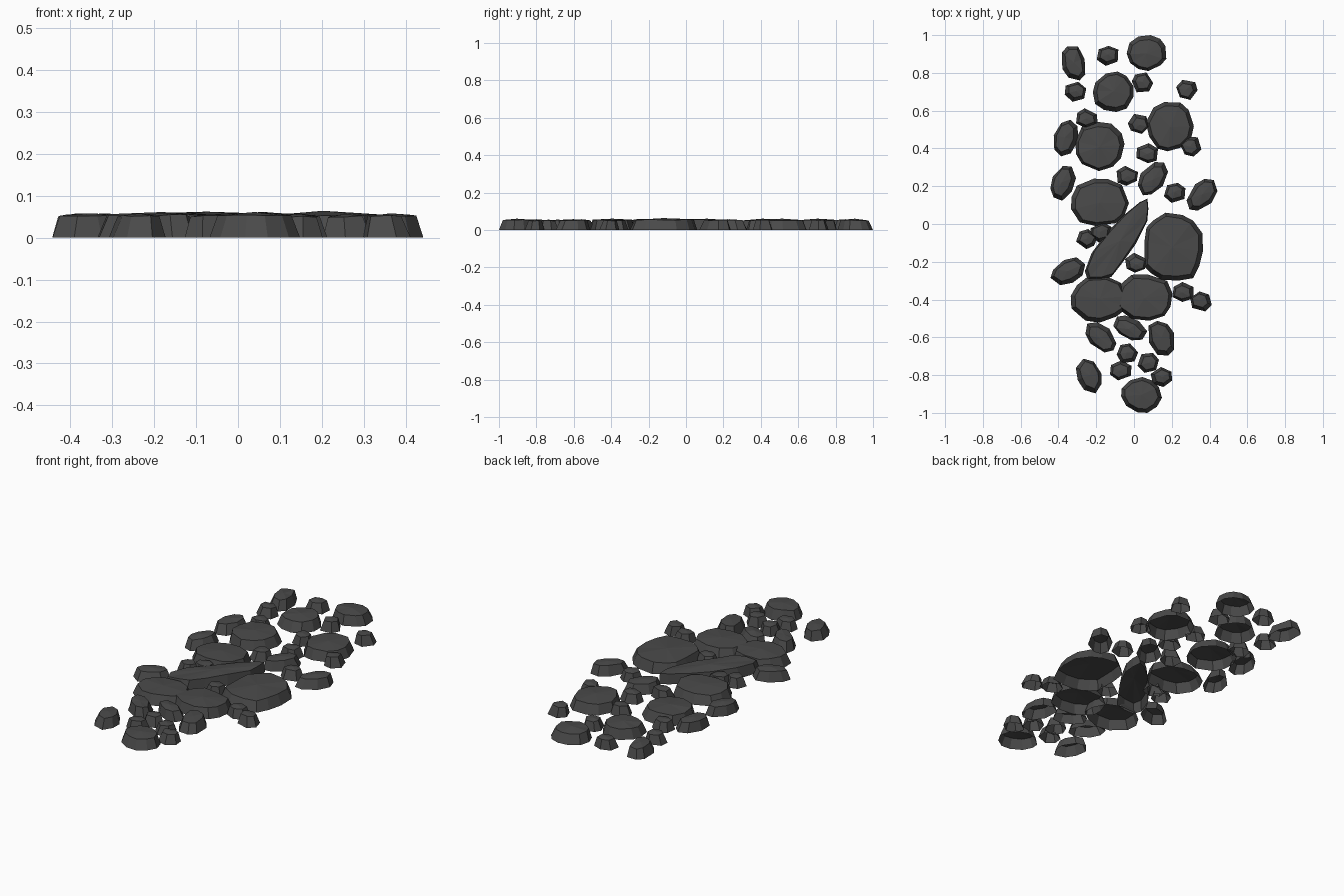
import bpy, bmesh, math, random
from mathutils import Vector

if "Cube" in bpy.data.objects:
    bpy.data.objects.remove(bpy.data.objects["Cube"])

random.seed(7)
stone_mat = bpy.data.materials.new("dark_grey_stone")
stone_mat.diffuse_color = (0.068, 0.068, 0.068, 1)
stone_mat.use_nodes = True
stone_mat.node_tree.nodes["Principled BSDF"].inputs["Base Color"].default_value = stone_mat.diffuse_color


def make_stone(name, outline, inset, rim_z, top_z):
    """Open-bottomed paving stone: sloped walls and a barely domed top."""
    n = len(outline)
    c = sum(outline, Vector((0, 0))) / n
    shift = Vector((random.uniform(-.006, .006), random.uniform(-.006, .006)))
    bm = bmesh.new()
    base, rim = [], []
    for p in outline:
        d = p - c
        q = c + d * (1 - inset / d.length) + shift
        base.append(bm.verts.new((p.x, p.y, 0)))
        rim.append(bm.verts.new((q.x, q.y, rim_z + random.uniform(-.003, .003))))
    peak = bm.verts.new((c.x + shift.x, c.y + shift.y, top_z))
    for i in range(n):
        j = (i + 1) % n
        bm.faces.new((base[i], base[j], rim[j], rim[i]))
        bm.faces.new((rim[i], rim[j], peak))
    me = bpy.data.meshes.new(name)
    bm.to_mesh(me)
    bm.free()
    me.materials.append(stone_mat)
    bpy.context.collection.objects.link(bpy.data.objects.new(name, me))


def blob(cx, cy, w, h, sides, stretch=1.0, angle=0.0, power=1.0):
    """Irregular polygon fitted to half-width w and half-height h."""
    start = random.uniform(0, math.tau)
    rot = math.radians(angle)
    pts = []
    for i in range(sides):
        a = start + (i + random.uniform(-.18, .18)) * math.tau / sides
        r = random.uniform(.95, 1.05)
        ca, sa = math.cos(a), math.sin(a)
        x = math.copysign(abs(ca) ** power, ca) * r * stretch
        y = math.copysign(abs(sa) ** power, sa) * r
        pts.append((x * math.cos(rot) - y * math.sin(rot),
                    x * math.sin(rot) + y * math.cos(rot)))
    x0, x1 = min(p[0] for p in pts), max(p[0] for p in pts)
    y0, y1 = min(p[1] for p in pts), max(p[1] for p in pts)
    return [Vector((cx + w * (2 * (x - x0) / (x1 - x0) - 1),
                    cy + h * (2 * (y - y0) / (y1 - y0) - 1))) for x, y in pts]


# Large round stones: centre and half sizes
large = [(.066, .905, .105, .095), (-.11, .70, .108, .107), (.19, .515, .127, .13),
         (-.18, .41, .13, .13), (-.18, .115, .153, .125), (-.185, -.40, .15, .122),
         (.055, -.39, .148, .122), (.04, -.905, .108, .095)]
for i, (x, y, w, h) in enumerate(large, 1):
    make_stone(f"large_stone_{i}", blob(x, y, w, h, 11), .020, .053, .061)

# Biggest, squarish stone
make_stone("biggest_stone", blob(.21, -.12, .155, .18, 14, power=.75), .022, .055, .064)

# Medium oblong stones: centre, half sizes, direction of the long axis
medium = [(-.32, .85, .062, .09, 100), (-.36, .455, .065, .097, 75),
          (-.375, .215, .068, .092, 72), (.10, .24, .08, .088, 50),
          (.36, .155, .082, .084, 45), (-.35, -.25, .092, .074, 30),
          (-.175, -.60, .082, .08, -45), (-.02, -.55, .09, .066, -30),
          (.145, -.605, .068, .092, -76), (-.24, -.805, .068, .092, -72)]
for i, (x, y, w, h, ang) in enumerate(medium, 1):
    make_stone(f"medium_stone_{i}", blob(x, y, w, h, 8, 1.6, ang), .021, .052, .058)

# Small filler stones: centres
small = [(-.14, .89), (-.31, .70), (.045, .75), (.28, .71), (-.25, .56), (.024, .53),
         (.07, .375), (.30, .41), (-.035, .255), (.215, .165), (-.25, -.08),
         (-.175, -.045), (.01, -.205), (.26, -.36), (.355, -.41), (-.035, -.685),
         (-.07, -.775), (.075, -.735), (.145, -.81)]
for i, (x, y) in enumerate(small, 1):
    make_stone(f"small_stone_{i}", blob(x, y, .057, .053, 6), .018, .051, .056)

# Long diagonal slab
slab = [(.071, .135), (.076, .08), (.07, .015), (.01, -.105), (-.065, -.21),
        (-.12, -.28), (-.18, -.297), (-.245, -.297), (-.26, -.25), (-.225, -.155),
        (-.14, -.04), (-.05, .05), (.03, .115)]
make_stone("diagonal_slab", [Vector(p) for p in slab], .012, .055, .062)
